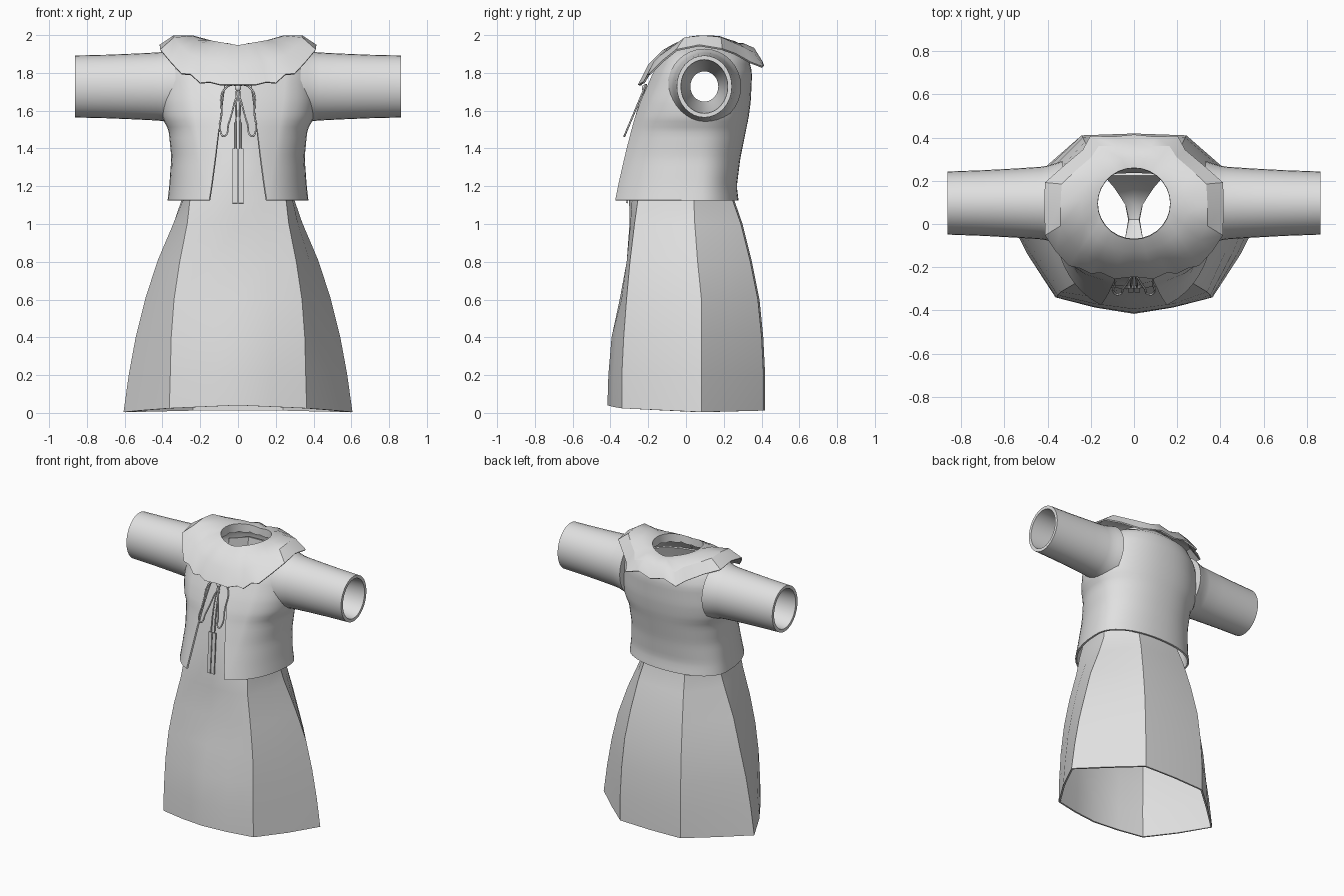
import bpy, bmesh, math
from mathutils import Vector

if "Cube" in bpy.data.objects:
    bpy.data.objects.remove(bpy.data.objects["Cube"])

cloth = bpy.data.materials.new("grey cloth")
cloth.diffuse_color = (0.75, 0.75, 0.75, 1)
cloth.use_nodes = True
cloth.node_tree.nodes["Principled BSDF"].inputs["Base Color"].default_value = cloth.diffuse_color


def loft(name, rows, closed=True, thick=0.012, angle=35, arm_holes=False, wrap=False):
    """Skin rows of points into a sheet, then thicken it."""
    bm = bmesh.new()
    grid = [[bm.verts.new(p) for p in row] for row in rows]
    n = len(rows[0])
    pairs = list(zip(grid, grid[1:])) + ([(grid[-1], grid[0])] if wrap else [])
    for a, b in pairs:
        for i in range(n if closed else n - 1):
            j = (i + 1) % n
            bm.faces.new((a[i], a[j], b[j], b[i]))
    if arm_holes:
        gone = []
        for f in bm.faces:
            c = f.calc_center_median()
            if abs(c.x) > 0.2 and math.hypot(c.y - 0.1, c.z - 1.73) < 0.115:
                gone.append(f)
        bmesh.ops.delete(bm, geom=gone, context='FACES')
    bmesh.ops.recalc_face_normals(bm, faces=bm.faces)
    mesh = bpy.data.meshes.new(name)
    bm.to_mesh(mesh)
    bm.free()
    ob = bpy.data.objects.new(name, mesh)
    bpy.context.collection.objects.link(ob)
    mesh.materials.append(cloth)
    bpy.ops.object.select_all(action='DESELECT')
    ob.select_set(True)
    bpy.context.view_layer.objects.active = ob
    if thick:
        mod = ob.modifiers.new("thickness", 'SOLIDIFY')
        mod.thickness, mod.offset = thick, 0
        bpy.ops.object.modifier_apply(modifier=mod.name)
    bpy.ops.object.shade_smooth_by_angle(angle=math.radians(angle))
    return ob


def mirrored(half):
    """Close a half outline whose first and last points lie on x = 0."""
    return half + [(-x, y, z) for x, y, z in half[-2:0:-1]]


def lerp_table(table, z):
    for a, b in zip(table, table[1:]):
        if z <= b[0]:
            t = (z - a[0]) / (b[0] - a[0])
            return [p + (q - p) * t for p, q in zip(a, b)]
    return table[-1]


def bulged(a, b, amount):
    """Middle of a panel, pushed outwards."""
    a, b = Vector(a), Vector(b)
    out = Vector((b.y - a.y, a.x - b.x, 0)).normalized()
    return tuple((a + b) / 2 + out * amount)


# Dress: eight panels. z, front y, front corner x/y, side x/y, back corner x, back y
panels = [
    (0.00, -.41, .36, -.335, .60, .08, .24, .405),
    (0.20, -.405, .355, -.335, .572, .08, .24, .405),
    (0.40, -.388, .35, -.325, .535, .08, .235, .395),
    (0.60, -.345, .335, -.31, .485, .08, .225, .375),
    (0.80, -.308, .305, -.292, .42, .06, .205, .335),
    (1.00, -.293, .265, -.268, .335, .045, .18, .285),
    (1.13, -.295, .25, -.25, .29, .04, .16, .24),
    (1.30, -.28, .23, -.205, .28, .05, .14, .235),
    (1.50, -.25, .22, -.16, .30, .07, .14, .26),
    (1.62, -.215, .21, -.13, .31, .08, .13, .28),
    (1.84, -.12, .19, -.06, .30, .1, .12, .295),
]
rows = []
for z, fy, cx, cy, sx, sy, bx, by in panels:
    lift = 0.04 if z == 0 else 0
    f, c = (0, fy, z + lift), (cx, cy, z + lift * .6)
    s, b = (sx, sy, z + .004), (bx, by, z + lift * .3)
    rows.append(mirrored([f, bulged(f, c, .008), c, bulged(c, s, .012), s,
                          bulged(s, b, .004), b, (0, by + .008, z + lift * .3)]))
loft("dress", rows, angle=25, arm_holes=True)

# Gusset joining front and back inside the dress
gusset = [(.14, .23, 1.1), (.09, .17, .95), (.04, .09, .88), (.025, .02, .87),
          (.04, -.06, .92), (.14, -.27, 1.1)]
loft("gusset", [[(-w, y, z), (0, y, z - .01), (w, y, z)] for w, y, z in gusset], closed=False)

# Jacket: z, half width, front y, back y, front opening, fold line
jacket = [
    (1.125, .367, -.40, .272, .150, .160),
    (1.20, .358, -.38, .263, .138, .170),
    (1.35, .347, -.338, .282, .118, .193),
    (1.50, .362, -.292, .312, .100, .216),
    (1.56, .395, -.272, .325, .092, .226),
    (1.65, .405, -.238, .337, .08, .24),
    (1.80, .39, -.17, .344, .06, .25),
    (1.88, .335, -.118, .325, .045, .2),
    (1.935, .20, -.08, .265, .03, .1),
]
rows = []
for k in range(28):
    z, rx, yf, yb, gap, fold = lerp_table(jacket, 1.125 + .03 * k)
    p, yc = 2.2, 0.06
    ang = lambda x: math.asin(min(1, x / rx) ** (p / 2))
    t0, t1 = ang(gap), ang(fold)
    ts = [t0] + [t1 + (math.pi - t1) * i / 22 for i in range(23)]
    half = []
    for t in ts:
        s, c = math.sin(t), math.cos(t)
        ry = (yc - yf) if c > 0 else (yb - yc)
        half.append((rx * max(0, s) ** (2 / p),
                     yc - math.copysign(abs(c) ** (2 / p), c) * ry, z))
    rows.append(half + [(-x, y, zz) for x, y, zz in half[-2::-1]])
loft("jacket", rows, closed=False, angle=40, arm_holes=True)

# Sleeves: x, y radius, z radius, outside then back along the inside
sleeve = [(.33, .195, .20), (.37, .182, .19), (.40, .173, .183), (.43, .168, .18),
          (.55, .16, .174), (.70, .152, .168), (.864, .146, .164),
          (.864, .124, .142), (.70, .115, .13), (.45, .09, .1), (.33, .074, .08)]
for side, sx in (("left", 1), ("right", -1)):
    rows = []
    for x, ry, rz in sleeve:
        rows.append([(sx * x, .097 + ry * math.cos(math.tau * i / 32),
                      1.728 + rz * math.sin(math.tau * i / 32)) for i in range(32)])
    loft(side + "_sleeve", rows, thick=0, wrap=True, angle=40)

# Collar: ruffled outer edge, draped up to the neck opening and turned in
edge = [(0, -.24, 1.735), (.09, -.25, 1.735), (.15, -.222, 1.75), (.20, -.225, 1.745),
        (.25, -.20, 1.79), (.30, -.19, 1.795), (.36, -.125, 1.86), (.41, -.05, 1.92),
        (.412, .07, 1.945), (.41, .19, 1.925), (.33, .26, 1.90), (.235, .34, 1.855),
        (.20, .405, 1.83), (.10, .40, 1.86), (0, .41, 1.835)]
rows = []
for t, puff in ((0, -.05), (0, 0), (.3, .028), (.7, .038), (1, 0)):
    half = []
    for i, e in enumerate(edge):
        a = math.pi * i / (len(edge) - 1)
        neck = Vector((.172 * math.sin(a), .095 - .168 * math.cos(a),
                       1.942 + .03 * math.sin(a)))
        q = neck.lerp(Vector(e), t)
        q.z += puff * (1 + .2 * math.sin(a)) * (1.05 if i % 2 else .9)
        if i in (0, len(edge) - 1):
            q.x = 0
        half.append(tuple(q))
    rows.append(mirrored(half))
loft("collar", rows, thick=.01, angle=30)


def cord(name, pts, radius, cyclic=False):
    cu = bpy.data.curves.new(name, 'CURVE')
    cu.dimensions = '3D'
    cu.bevel_depth, cu.bevel_resolution, cu.resolution_u = radius, 1, 6
    sp = cu.splines.new('BEZIER')
    sp.bezier_points.add(len(pts) - 1)
    for b, p in zip(sp.bezier_points, pts):
        b.co = p
        b.handle_left_type = b.handle_right_type = 'AUTO'
    sp.use_cyclic_u = cyclic
    cu.materials.append(cloth)
    ob = bpy.data.objects.new(name, cu)
    bpy.context.collection.objects.link(ob)


# Tie: two loops, two cords and two flat tails
loop = [(.005, 1.73), (.065, 1.72), (.087, 1.58), (.09, 1.48), (.075, 1.465), (.05, 1.53), (.02, 1.64)]
for side, sx in (("left", 1), ("right", -1)):
    cord(side + "_tie_loop",
         [(sx * x, -.215 - (1.73 - z) * .42, z) for x, z in loop], .005, True)
    cord(side + "_tie_cord",
         [(sx * .006, -.215, 1.73), (sx * .012, -.268, 1.55), (sx * .014, -.292, 1.39)], .005)
    loft(side + "_tie_tail",
         [[(sx * .003, y, z), (sx * .028, y, z)] for y, z in ((-.292, 1.40), (-.312, 1.11))],
         closed=False, thick=.01)
# Tie knot
bpy.ops.mesh.primitive_uv_sphere_add(segments=12, ring_count=8, location=(0, -.22, 1.72))
knot = bpy.context.object
knot.name = "tie_knot"
knot.scale = (.016, .014, .018)
knot.data.materials.append(cloth)
bpy.ops.object.shade_smooth()
